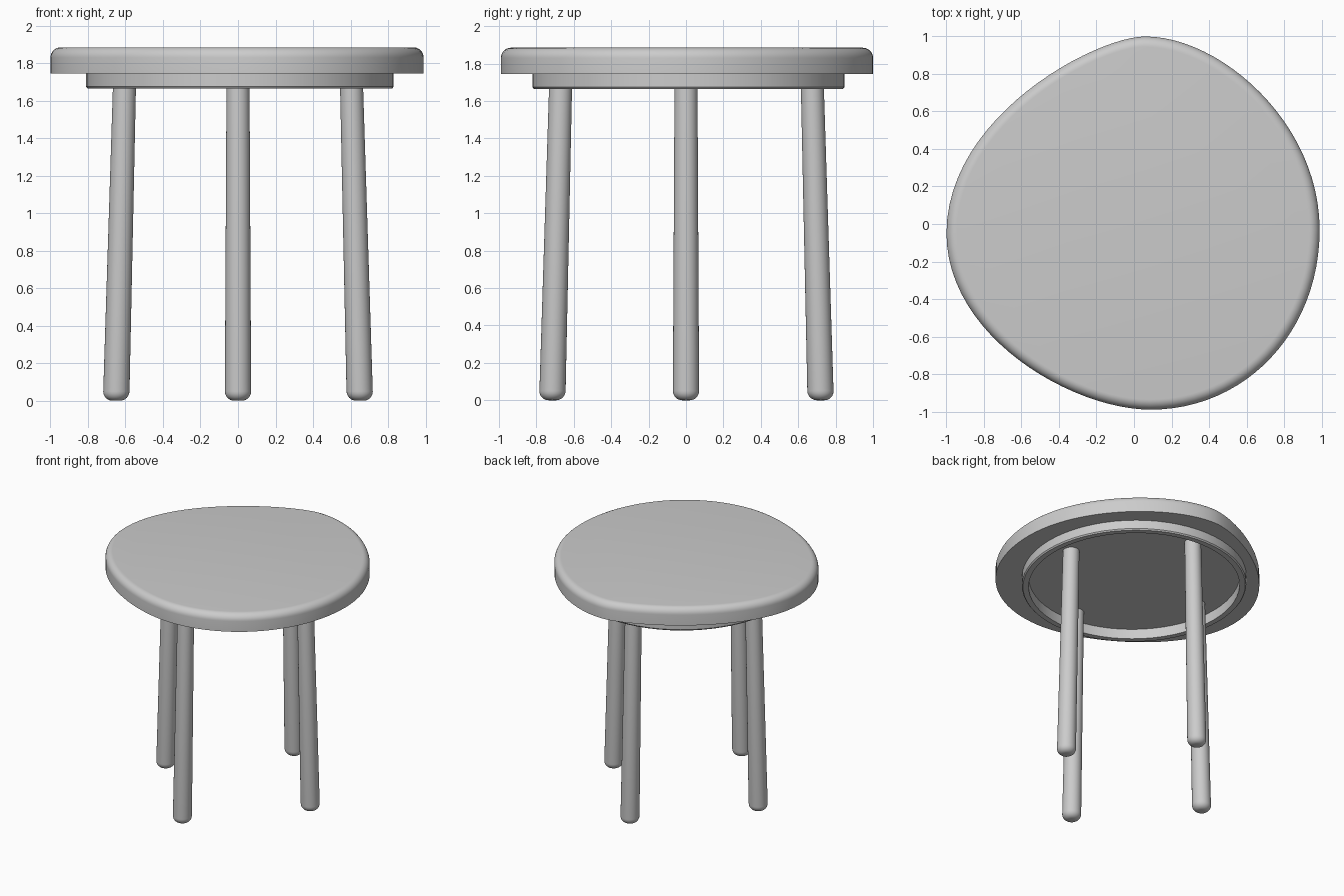
import bpy, bmesh, math
from mathutils import Vector
from mathutils.geometry import interpolate_bezier

if "Cube" in bpy.data.objects:
    bpy.data.objects.remove(bpy.data.objects["Cube"])


def loft(name, rings, cap=True, closed=False):
    """Skin a list of equal-length rings; cap the ends or join last to first."""
    bm = bmesh.new()
    loops = [[bm.verts.new(p) for p in r] for r in rings]
    pairs = list(zip(loops, loops[1:]))
    if closed:
        pairs.append((loops[-1], loops[0]))
    for a, b in pairs:
        n = len(a)
        for i in range(n):
            bm.faces.new((a[i], a[(i + 1) % n], b[(i + 1) % n], b[i]))
    if cap:
        bm.faces.new(loops[0][::-1])
        bm.faces.new(loops[-1])
    bmesh.ops.recalc_face_normals(bm, faces=bm.faces[:])
    me = bpy.data.meshes.new(name)
    bm.to_mesh(me)
    bm.free()
    ob = bpy.data.objects.new(name, me)
    bpy.context.collection.objects.link(ob)
    bpy.ops.object.select_all(action='DESELECT')
    ob.select_set(True)
    bpy.context.view_layer.objects.active = ob
    bpy.ops.object.shade_smooth_by_angle(angle=math.radians(35))
    return ob


def circle(cx, cy, z, rx, ry, n):
    return [Vector((cx + rx * math.cos(2 * math.pi * i / n),
                    cy + ry * math.sin(2 * math.pi * i / n), z)) for i in range(n)]


# Tabletop outline: four bezier quarters, counter-clockwise from the right
quarters = [
    ((.99, -.03), (.99, .54), (.46, 1.0), (.06, 1.0)),
    ((.06, 1.0), (-.20, 1.0), (-1.0, .58), (-1.0, -.05)),
    ((-1.0, -.05), (-1.0, -.60), (-.33, -.99), (.09, -.99)),
    ((.09, -.99), (.59, -.99), (.99, -.58), (.99, -.03)),
]
outline = []
for q in quarters:
    outline += interpolate_bezier(*[Vector((*p, 0)) for p in q], 25)[:-1]

# Tabletop: sharp bottom edge, rounded top edge
BOT, TOP, R = 1.745, 1.885, 0.055
profile = [(1.0, BOT)]
for k in range(9):
    a = math.pi / 2 * k / 8
    profile.append((1 - R + R * math.cos(a), TOP - R + R * math.sin(a)))
loft("tabletop", [[Vector((p.x * s, p.y * s, z)) for p in outline] for s, z in profile])

# Apron ring under the top
RX, RY, W = 0.82, 0.835, 0.05
loft("apron_ring", [circle(.01, .013, z, RX - d, RY - d, 64)
                    for d, z in ((0, BOT), (0, 1.675), (.008, 1.665),
                                 (W, 1.665), (W, BOT))], cap=False, closed=True)

# Splayed, slightly tapered legs with rounded feet
LR, FOOT = 0.07, 0.05
for name, dx, dy, r0, r1 in (("right_leg", 1, 0, .65, .605), ("left_leg", -1, 0, .65, .605),
                             ("back_leg", 0, 1, .72, .675), ("front_leg", 0, -1, .715, .67)):
    sections = []
    for k in range(7):
        a = math.pi / 2 * k / 6
        sections.append((FOOT * (1 - math.cos(a)), LR - FOOT + FOOT * math.sin(a)))
    sections.append((1.75, 0.061))
    rings = []
    for z, r in sections:
        c = r0 + (r1 - r0) * z / 1.7
        rings.append(circle(dx * c, dy * c, z, r, r, 32))
    loft(name, rings)
